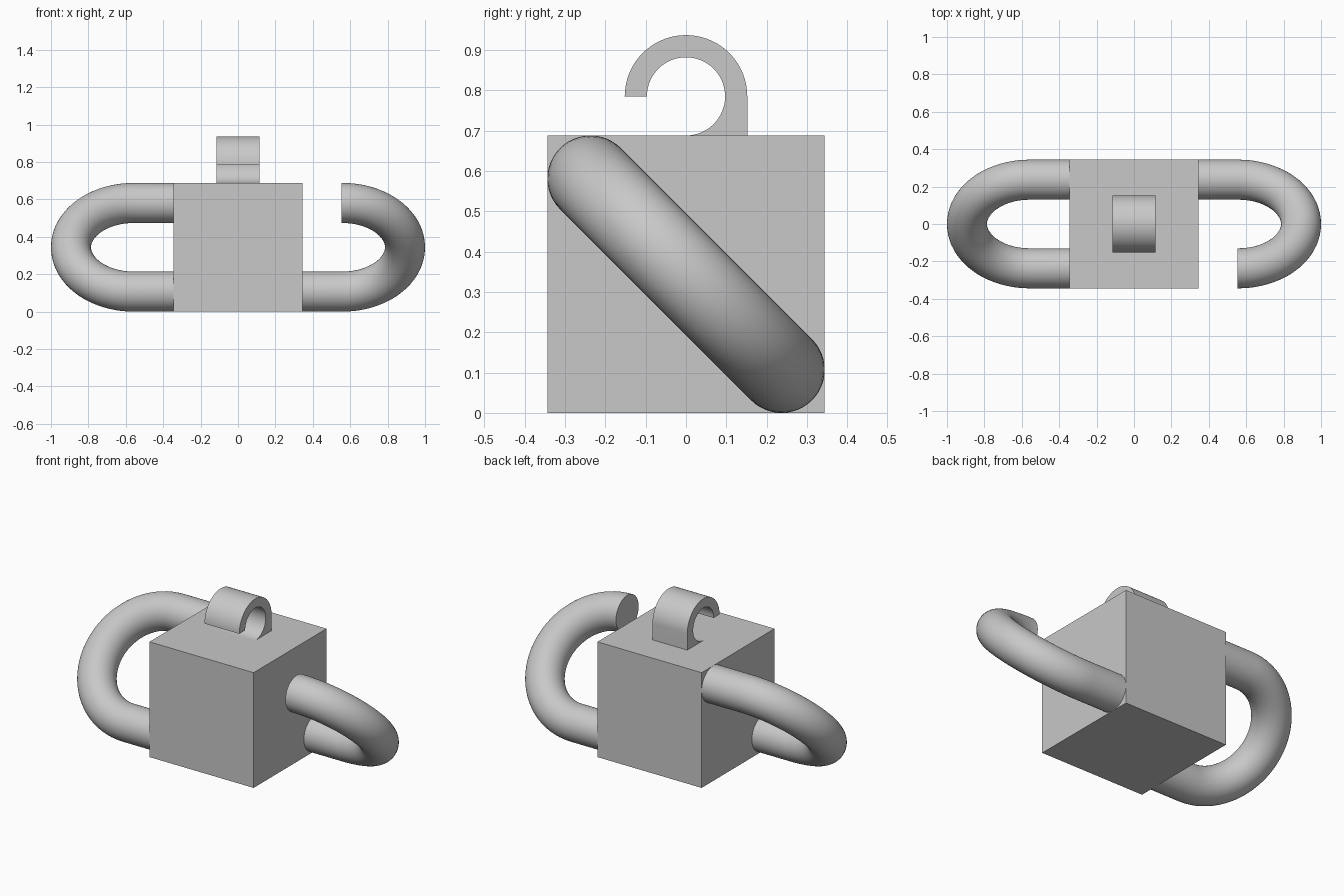
import bpy, bmesh
from math import sin, cos, pi, radians
from mathutils import Vector

old = bpy.data.objects.get("Cube")
if old:
    bpy.data.objects.remove(old, do_unlink=True)

HALF = 0.344            # half the block's side
TUBE = 0.107            # tube radius
BEND = (HALF - TUBE) * 2 ** 0.5   # bend radius of the links
BEND_X = 1 - TUBE - BEND          # where each bend starts

grey = bpy.data.materials.new("plain grey")
grey.use_nodes = True
colour = (0.58, 0.58, 0.58, 1)
grey.diffuse_color = colour
grey.node_tree.nodes["Principled BSDF"].inputs["Base Color"].default_value = colour


def add_part(name, bm, smooth=True):
    bmesh.ops.recalc_face_normals(bm, faces=bm.faces)
    mesh = bpy.data.meshes.new(name)
    bm.to_mesh(mesh)
    bm.free()
    mesh.materials.append(grey)
    obj = bpy.data.objects.new(name, mesh)
    bpy.context.collection.objects.link(obj)
    if smooth:
        bpy.ops.object.select_all(action='DESELECT')
        obj.select_set(True)
        bpy.context.view_layer.objects.active = obj
        bpy.ops.object.shade_smooth_by_angle(angle=radians(35))
    return obj


def link(name, side, low_end, high_end, steps=40, sides=48):
    """Sweep a round tube along a U lying in a tilted plane; ends are x distances."""
    across = Vector((0, side, -1)).normalized()     # from the high leg to the low leg
    out = Vector((side, 0, 0))
    normal = out.cross(across)
    centre = Vector((side * BEND_X, 0, HALF))
    # Each station: point on the path and the direction away from the bend centre
    stations = [(centre + across * BEND + out * (low_end - BEND_X), across)]
    for i in range(steps + 1):
        a = pi * i / steps
        away = across * cos(a) + out * sin(a)
        stations.append((centre + away * BEND, away))
    stations.append((centre - across * BEND + out * (high_end - BEND_X), -across))

    bm = bmesh.new()
    rings = []
    for point, away in stations:
        rings.append([bm.verts.new(point + TUBE * (away * cos(t) + normal * sin(t)))
                      for t in (2 * pi * k / sides for k in range(sides))])
    for a, b in zip(rings, rings[1:]):
        for k in range(sides):
            n = (k + 1) % sides
            bm.faces.new((a[k], a[n], b[n], b[k]))
    bm.faces.new(rings[0])
    bm.faces.new(rings[-1])
    return add_part(name, bm)


# Central block
bm = bmesh.new()
bmesh.ops.create_cube(bm, size=2 * HALF)
bmesh.ops.translate(bm, verts=bm.verts, vec=(0, 0, HALF))
add_part("block", bm, smooth=False)

# Closed link on one side, open link with a free upper end on the other
link("closed_link", -1, HALF, HALF)
link("open_link", 1, HALF, BEND_X - 0.004)

# Open hook on top: profile in the y-z plane, extruded along x
OUTER, INNER, WIDTH = 0.152, 0.097, 0.23
hook_z = 2 * HALF + INNER


def arc(radius, start, end, steps):
    angles = (radians(start + (end - start) * i / steps) for i in range(steps + 1))
    return [(radius * cos(a), hook_z + radius * sin(a)) for a in angles]


profile = arc(OUTER, 180, 0, 36) + [(OUTER, 2 * HALF)] + arc(INNER, -90, 180, 48)
bm = bmesh.new()
face = bm.faces.new([bm.verts.new((-WIDTH / 2, y, z)) for y, z in profile])
grown = bmesh.ops.extrude_face_region(bm, geom=[face])["geom"]
bmesh.ops.translate(bm, vec=(WIDTH, 0, 0),
                    verts=[v for v in grown if isinstance(v, bmesh.types.BMVert)])
add_part("top_hook", bm)
